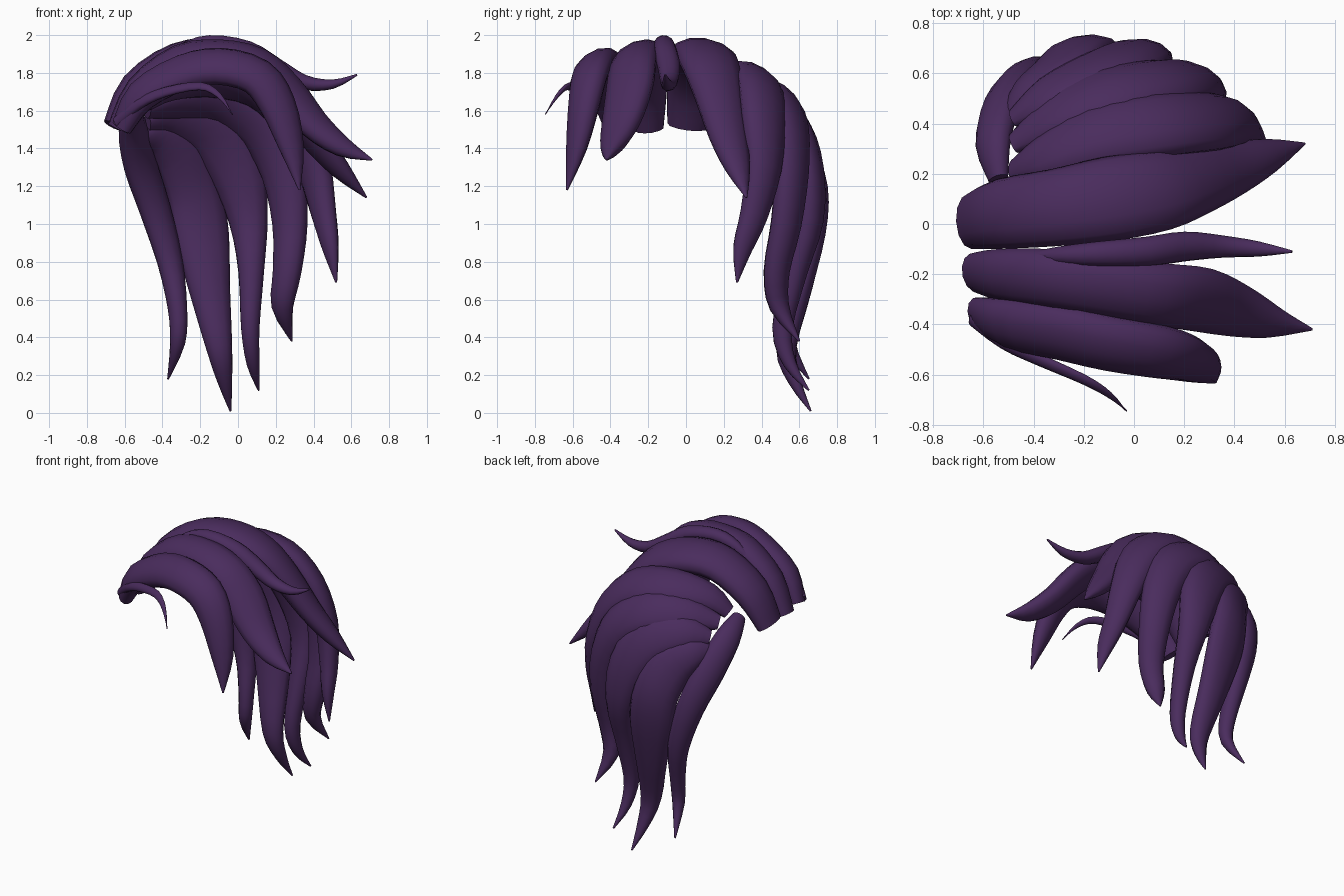
import bpy, bmesh, math
from mathutils import Vector

purple = bpy.data.materials.new("dark purple hair")
purple.diffuse_color = (0.068, 0.025, 0.110, 1)

SIDES, STEPS = 12, 3


def spline(p, i, t):
    """Catmull-Rom through the tuples in p, between i and i + 1."""
    a, b, c, d = p[max(i - 1, 0)], p[i], p[i + 1], p[min(i + 2, len(p) - 1)]
    return [0.5 * (2 * q + (r - o) * t + (2 * o - 5 * q + 4 * r - s) * t * t
                   + (3 * q - o - 3 * r + s) * t ** 3) for o, q, r, s in zip(a, b, c, d)]


def strand(name, pts):
    """Flattened tapering lock; each point is x, y, z, width, thickness."""
    rows = [spline(pts, i, k / STEPS) for i in range(len(pts) - 1) for k in range(STEPS)]
    rows.append(list(pts[-1]))
    pos = [Vector(r[:3]) for r in rows]
    bm = bmesh.new()
    rings = []
    for i, r in enumerate(rows):
        p = pos[i]
        tan = (pos[min(i + 1, len(pos) - 1)] - pos[max(i - 1, 0)]).normalized()
        # the flat side faces away from the middle of the head
        out = p - Vector((-0.05, 0, min(1.2, p.z)))
        out = (out - tan * out.dot(tan)).normalized()
        side = tan.cross(out)
        ring = []
        for k in range(SIDES):
            a = 2 * math.pi * k / SIDES
            ring.append(bm.verts.new(p + side * (math.cos(a) * max(r[3], 0.006) / 2)
                                     + out * (math.sin(a) * max(r[4], 0.006) / 2)))
        rings.append(ring)
    for a, b in zip(rings, rings[1:]):
        for k in range(SIDES):
            n = (k + 1) % SIDES
            bm.faces.new((a[k], a[n], b[n], b[k]))
    bm.faces.new(rings[0][::-1])
    bm.faces.new(rings[-1])
    bmesh.ops.recalc_face_normals(bm, faces=bm.faces)
    for f in bm.faces:
        f.smooth = len(f.verts) == 4
    me = bpy.data.meshes.new(name)
    bm.to_mesh(me)
    bm.free()
    me.materials.append(purple)
    bpy.context.collection.objects.link(bpy.data.objects.new(name, me))


# Fringe locks, sweeping from the parting over the crown
strand("thin_fringe_wisp", [
    (-.64, -.38, 1.54, .07, .05), (-.52, -.47, 1.64, .07, .05), (-.38, -.54, 1.70, .06, .04),
    (-.20, -.62, 1.73, .05, .03), (-.10, -.68, 1.68, .03, .02), (-.03, -.745, 1.58, 0, 0)])
strand("front_lock", [
    (-.615, -.36, 1.51, .15, .10), (-.51, -.395, 1.68, .22, .15), (-.30, -.43, 1.80, .25, .16),
    (-.10, -.475, 1.835, .25, .16), (.10, -.51, 1.78, .24, .16), (.21, -.54, 1.63, .21, .15),
    (.285, -.58, 1.40, .14, .10), (.325, -.63, 1.18, .01, .01)])
strand("front_crown_lock", [
    (-.635, -.195, 1.505, .16, .11), (-.52, -.205, 1.71, .22, .15), (-.31, -.22, 1.86, .25, .17),
    (-.10, -.25, 1.885, .26, .17), (.10, -.28, 1.84, .27, .17), (.25, -.30, 1.71, .28, .16),
    (.40, -.345, 1.53, .23, .14), (.55, -.39, 1.41, .14, .10), (.71, -.42, 1.34, .01, .01)])
strand("flyaway_lock", [
    (-.45, -.13, 1.80, .02, .04), (-.30, -.125, 1.91, .07, .08), (-.15, -.12, 1.955, .10, .09),
    (.05, -.11, 1.92, .12, .10), (.20, -.09, 1.83, .12, .10), (.35, -.09, 1.75, .09, .08),
    (.50, -.10, 1.74, .06, .05), (.63, -.11, 1.79, .01, .01)])
strand("main_crown_lock", [
    (-.655, .01, 1.52, .22, .12), (-.54, .04, 1.725, .28, .17), (-.32, .065, 1.87, .31, .18),
    (-.10, .10, 1.89, .34, .18), (.10, .135, 1.82, .33, .18), (.25, .175, 1.67, .28, .17),
    (.40, .225, 1.46, .22, .14), (.54, .275, 1.29, .14, .10), (.68, .32, 1.14, .01, .01)])

# Long locks around the right side and back
strand("right_side_lock", [
    (-.48, .21, 1.63, .10, .06), (-.36, .26, 1.72, .20, .12), (-.15, .35, 1.765, .28, .15),
    (.10, .395, 1.72, .30, .16), (.29, .41, 1.55, .28, .16), (.40, .41, 1.30, .22, .15),
    (.455, .36, 1.05, .16, .12), (.49, .30, .87, .11, .08), (.52, .27, .69, .01, .01)])
strand("right_back_lock", [
    (-.48, .32, 1.60, .10, .06), (-.30, .43, 1.65, .24, .13), (-.08, .515, 1.64, .30, .15),
    (.12, .555, 1.51, .29, .16), (.235, .56, 1.28, .25, .16), (.275, .53, 1.00, .20, .15),
    (.26, .48, .75, .16, .13), (.235, .495, .56, .12, .10), (.285, .60, .38, .01, .01)])
strand("middle_back_lock", [
    (-.48, .42, 1.53, .10, .06), (-.34, .51, 1.56, .24, .12), (-.14, .595, 1.49, .32, .15),
    (-.01, .65, 1.29, .30, .16), (.055, .655, 1.02, .21, .15), (.07, .58, .75, .14, .13),
    (.065, .51, .45, .10, .11), (.08, .55, .26, .07, .07), (.11, .65, .12, .01, .01)])
strand("longest_back_lock", [
    (-.50, .43, 1.45, .10, .06), (-.42, .52, 1.45, .22, .12), (-.31, .605, 1.36, .29, .14),
    (-.235, .67, 1.17, .30, .15), (-.195, .665, .95, .30, .14), (-.15, .60, .65, .22, .13),
    (-.10, .53, .35, .14, .11), (-.07, .575, .17, .08, .07), (-.04, .66, .01, .01, .01)])
strand("left_back_lock", [
    (-.54, .18, 1.60, .09, .07), (-.56, .33, 1.52, .17, .12), (-.52, .49, 1.32, .20, .13),
    (-.44, .585, 1.08, .18, .13), (-.36, .60, .80, .14, .12), (-.32, .55, .55, .10, .11),
    (-.32, .54, .37, .08, .08), (-.37, .65, .18, .01, .01)])
